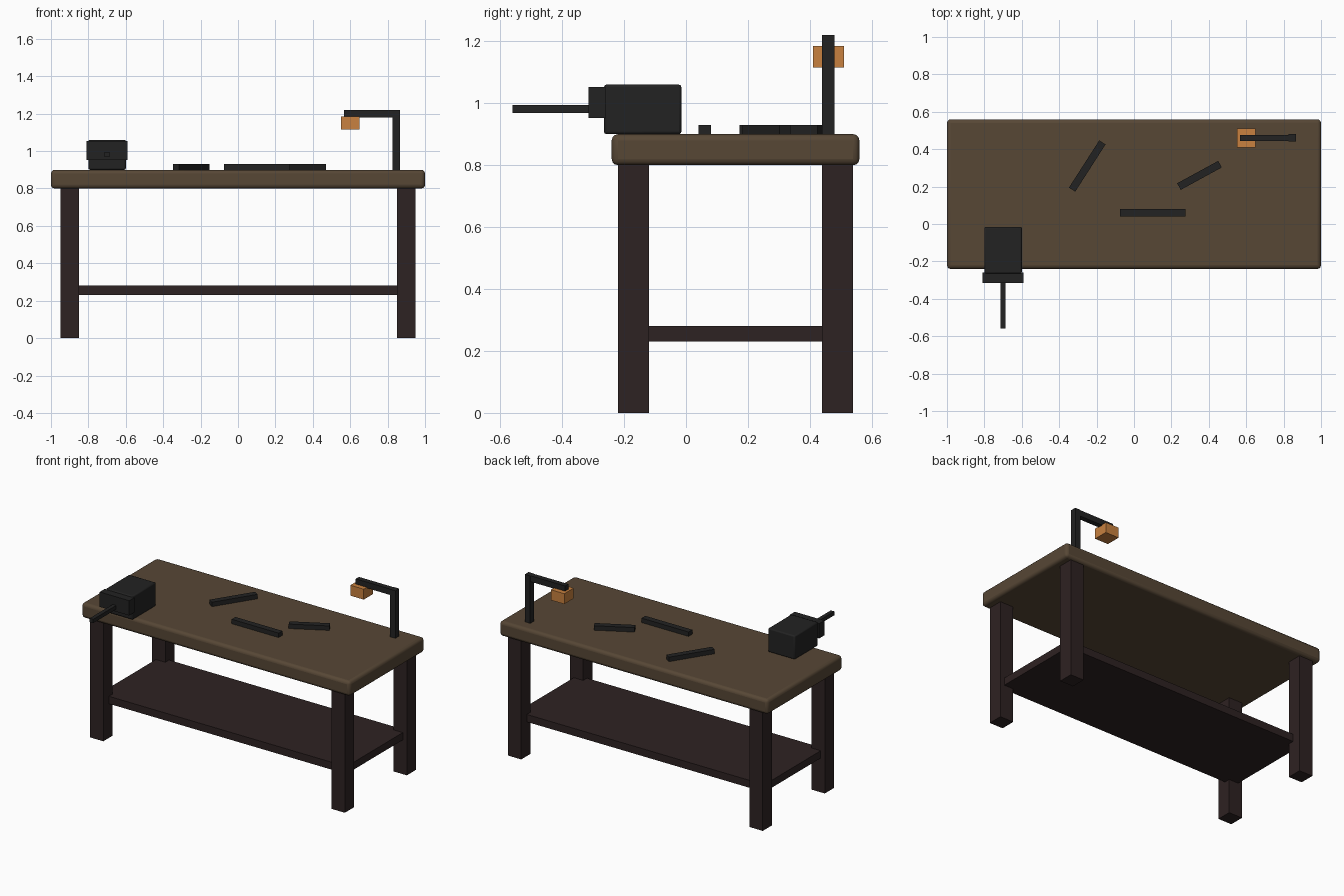
import bpy
import math

cube = bpy.data.objects.get("Cube")
if cube:
    bpy.data.objects.remove(cube, do_unlink=True)


def material(name, rgb):
    m = bpy.data.materials.new(name)
    m.use_nodes = True
    m.diffuse_color = (*rgb, 1)
    m.node_tree.nodes["Principled BSDF"].inputs["Base Color"].default_value = (*rgb, 1)
    return m


worktop_wood = material("worktop brown", (0.095, 0.063, 0.036))
frame_wood = material("dark frame brown", (0.027, 0.016, 0.016))
metal = material("black metal", (0.016, 0.016, 0.016))
orange = material("lamp orange", (0.58, 0.22, 0.05))


def box(name, center, size, mat, turn=0, bevel=0, segments=1):
    """Box given by its centre and full size, optionally bevelled."""
    bpy.ops.mesh.primitive_cube_add(size=1, location=center)
    ob = bpy.context.object
    ob.name = name
    ob.scale = size
    bpy.ops.object.transform_apply(location=False, rotation=False, scale=True)
    ob.rotation_euler.z = turn
    ob.data.materials.append(mat)
    if bevel:
        mod = ob.modifiers.new("rounded edges", "BEVEL")
        mod.width = bevel
        mod.segments = segments
        bpy.ops.object.shade_smooth_by_angle(angle=math.radians(35))
    return ob


# Bench
MID = 0.16
box("worktop", (0, MID, 0.85), (2, 0.8, 0.1), worktop_wood, bevel=0.02, segments=3)
for side, x in (("left", 0.9), ("right", -0.9)):
    for end, y in (("front", -0.33), ("back", 0.33)):
        box(f"{end}_{side}_leg", (x, MID + y, 0.4), (0.1, 0.1, 0.8), frame_wood)
box("lower_shelf", (0, MID, 0.255), (1.84, 0.64, 0.05), frame_wood)

# Vise overhanging the front edge
box("vise_body", (-0.7, -0.14, 0.98), (0.2, 0.25, 0.16), metal, bevel=0.008, segments=2)
box("vise_jaw", (-0.7, -0.288, 1.003), (0.22, 0.055, 0.1), metal)
box("vise_handle", (-0.7, -0.435, 0.982), (0.026, 0.25, 0.026), metal)

# Loose tools lying on the worktop
for i, (x, y, length, turn) in enumerate(
        ((-0.25, 0.31, 0.3, 1.0), (0.1, 0.06, 0.35, 0), (0.35, 0.26, 0.25, 0.5))):
    box(f"tool_bar_{i + 1}", (x, y, 0.915), (length, 0.04, 0.03), metal, turn)

# Lamp
box("lamp_post", (0.845, 0.46, 1.06), (0.04, 0.04, 0.32), metal)
box("lamp_arm", (0.716, 0.46, 1.2), (0.298, 0.034, 0.04), metal)
box("lamp_head", (0.6, 0.46, 1.15), (0.1, 0.1, 0.07), orange)
